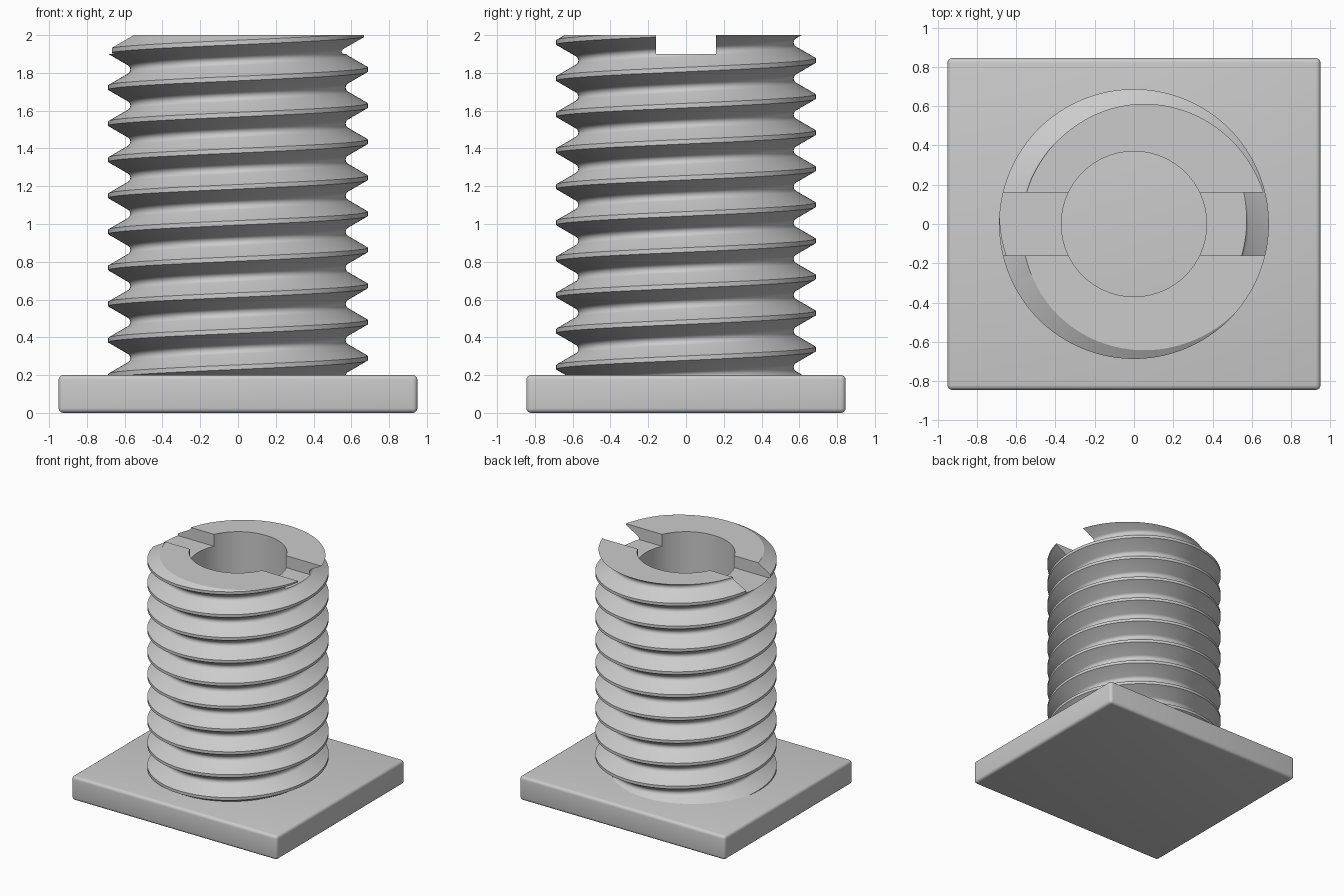
import bpy, bmesh, math
from mathutils import Matrix

if "Cube" in bpy.data.objects:
    bpy.data.objects.remove(bpy.data.objects["Cube"])

PITCH, MAJOR, MINOR = 0.191, 0.687, 0.57
CREST_Z = 0.29          # crest height on the +x side
SEGMENTS, TURNS = 128, 14
TOP, BASE_TOP = 2.0, 0.2

grey = bpy.data.materials.new("plain_grey")
grey.use_nodes = True
colour = (0.6, 0.6, 0.6, 1)
grey.diffuse_color = colour
grey.node_tree.nodes["Principled BSDF"].inputs["Base Color"].default_value = colour


def make_object(name, bm):
    bmesh.ops.recalc_face_normals(bm, faces=bm.faces)
    mesh = bpy.data.meshes.new(name)
    bm.to_mesh(mesh)
    bm.free()
    mesh.materials.append(grey)
    obj = bpy.data.objects.new(name, mesh)
    bpy.context.collection.objects.link(obj)
    return obj


def box(name, size, centre):
    bm = bmesh.new()
    bmesh.ops.create_cube(bm, size=1, matrix=Matrix.Translation(centre) @ Matrix.Diagonal((*size, 1)))
    return make_object(name, bm)


def activate(obj):
    bpy.ops.object.select_all(action="DESELECT")
    obj.select_set(True)
    bpy.context.view_layer.objects.active = obj


def cut(obj, cutter):
    mod = obj.modifiers.new("cut", "BOOLEAN")
    mod.operation, mod.solver, mod.object = "DIFFERENCE", "EXACT", cutter
    activate(obj)
    bpy.ops.object.modifier_apply(modifier=mod.name)
    bpy.data.objects.remove(cutter)


def smooth(obj, degrees):
    activate(obj)
    bpy.ops.object.shade_smooth_by_angle(angle=math.radians(degrees))


# One thread period: flat crest, straight flanks, rounded root
root_radius = PITCH * math.sqrt(3) / 12
profile = [(MAJOR, -PITCH / 16), (MAJOR, PITCH / 16)]
for step in range(-3, 4):
    a = math.radians(20 * step)
    profile.append((MINOR + root_radius * (1 - math.cos(a)),
                    PITCH / 2 + root_radius * math.sin(a)))

# Threaded rod: a helical grid whose last column joins the first one turn up
bm = bmesh.new()
count = len(profile)
rows = count * TURNS
start = CREST_Z - 3 * PITCH
grid = []
for i in range(SEGMENTS):
    angle = 2 * math.pi * i / SEGMENTS
    column = []
    for j in range(rows):
        r, z = profile[j % count]
        z += start + PITCH * (j // count + i / SEGMENTS)
        column.append(bm.verts.new((r * math.cos(angle), r * math.sin(angle), z)))
    grid.append(column)
for i in range(SEGMENTS):
    wrap = i == SEGMENTS - 1
    right = grid[0] if wrap else grid[i + 1]
    shift = count if wrap else 0
    for j in range(rows - 1 - shift):
        bm.faces.new((grid[i][j], right[j + shift], right[j + shift + 1], grid[i][j + 1]))

# Trim both ends flat and cap them
for height, normal in ((TOP, 1), (BASE_TOP - 0.01, -1)):
    bmesh.ops.bisect_plane(bm, geom=bm.verts[:] + bm.edges[:] + bm.faces[:], dist=1e-5,
                           plane_co=(0, 0, height), plane_no=(0, 0, normal), clear_outer=True)
bmesh.ops.holes_fill(bm, edges=[e for e in bm.edges if e.is_boundary], sides=0)
rod = make_object("threaded_rod", bm)

# Central bore down to the base plate
bm = bmesh.new()
bmesh.ops.create_cone(bm, cap_ends=True, segments=96, radius1=0.37, radius2=0.37, depth=3,
                      matrix=Matrix.Translation((0, 0, 1.2)))
cut(rod, make_object("bore_cutter", bm))

# Driver slot across the top
cut(rod, box("slot_cutter", (2, 0.32, 0.2), (0, 0, TOP)))
smooth(rod, 30)

# Base plate with softened edges
base = box("base_plate", (1.9, 1.69, BASE_TOP), (0, 0, BASE_TOP / 2))
bevel = base.modifiers.new("rounded_edges", "BEVEL")
bevel.width, bevel.segments = 0.025, 4
activate(base)
bpy.ops.object.modifier_apply(modifier=bevel.name)
smooth(base, 35)
